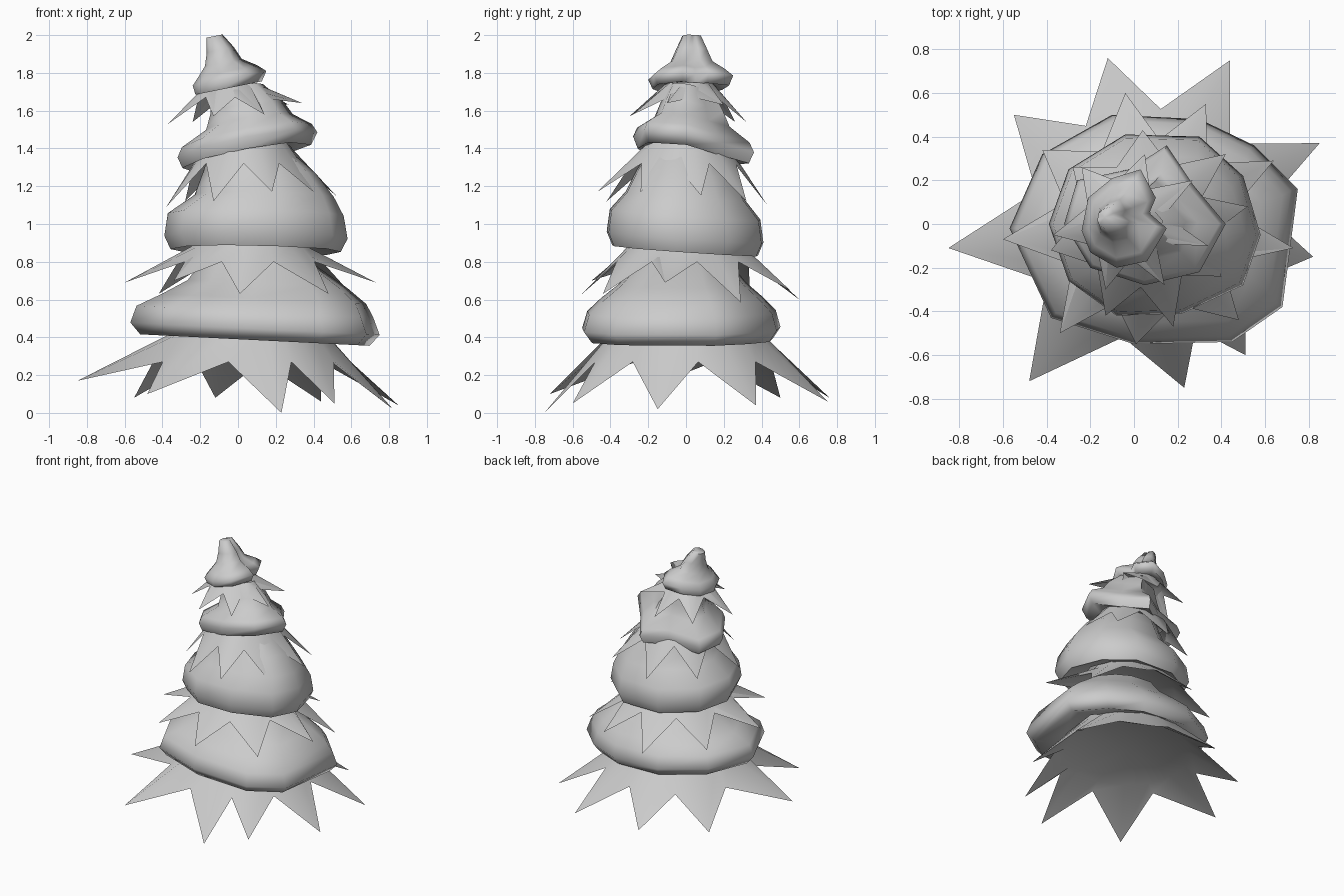
import bpy, math
from mathutils import Vector

if "Cube" in bpy.data.objects:
    bpy.data.objects.remove(bpy.data.objects["Cube"])


def build(name, rings, start_cap, end_cap):
    """Loft closed rings of equal length; caps are fan points or None."""
    verts = [p for r in rings for p in r]
    n = len(rings[0])
    faces = []
    for k in range(len(rings) - 1):
        for i in range(n):
            j = (i + 1) % n
            faces.append((k*n + i, k*n + j, (k+1)*n + j, (k+1)*n + i))
    if start_cap:
        verts.append(start_cap)
        faces += [((i + 1) % n, i, len(verts) - 1) for i in range(n)]
    if end_cap:
        verts.append(end_cap)
        o = (len(rings) - 1) * n
        faces += [(o + i, o + (i + 1) % n, len(verts) - 1) for i in range(n)]
    me = bpy.data.meshes.new(name)
    me.from_pydata([tuple(v) for v in verts], [], faces)
    me.update()
    ob = bpy.data.objects.new(name, me)
    bpy.context.collection.objects.link(ob)
    bpy.ops.object.select_all(action='DESELECT')
    ob.select_set(True)
    bpy.context.view_layer.objects.active = ob
    bpy.ops.object.shade_smooth_by_angle(angle=math.radians(75))
    return ob


def by_angle(pts, axis):
    return sorted(pts, key=lambda p: math.atan2(p[1] - axis[1], p[0] - axis[0]))


def skirt(name, axis, tips, valley, uppers):
    """Needle skirt: zigzag hem, narrowing rings, shallow domed underside."""
    tips = by_angle(tips, axis)
    c = Vector((axis[0], axis[1], 0))
    hem = []
    for i, t in enumerate(tips):
        u = tips[(i + 1) % len(tips)]
        a = (Vector((t[0], t[1], 0)) - c).normalized()
        b = (Vector((u[0], u[1], 0)) - c).normalized()
        v = c + (a + b).normalized() * valley[0]
        hem += [Vector(t), Vector((v.x, v.y, valley[1]))]

    def ring(r, z):
        out = []
        for p in hem:
            d = (Vector((p.x, p.y, 0)) - c).normalized() * r
            out.append(Vector((c.x + d.x, c.y + d.y, z)))
        return out

    under = ring(valley[0] * .85, valley[1] + .04)
    rings = [under, hem] + [ring(r, z) for r, z in uppers]
    build(name, rings, (axis[0], axis[1], valley[1] + .08), None)


def snow(name, axis, outline, base, tilt, profile, peak=False):
    """Lumpy snow cap: outline scaled along profile (scale, height, x shift)."""
    outline = by_angle(outline, axis)
    rings = []
    for s, h, dx in profile:
        ring = []
        for x, y in outline:
            px = axis[0] + dx + s * (x - axis[0])
            py = axis[1] + s * (y - axis[1])
            ring.append((px, py, base + h + tilt[0]*px + tilt[1]*py))
        rings.append(ring)
    s, h, dx = profile[-1]
    cx = axis[0] + dx
    top = (cx, axis[1], base + h + tilt[0]*cx + tilt[1]*axis[1])
    build(name, rings, None, top if peak else None)


# Needle skirts, bottom to top
skirt("needles_bottom", (0.06, 0),
      [(-.85, -.11, .17), (-.55, .5, .08), (-.12, .76, .08), (.44, .75, .06),
       (.85, .37, .04), (.82, -.15, .02), (.51, -.6, .05), (.23, -.75, 0),
       (-.48, -.72, .1)],
      (.53, .27), [(.40, .43), (.33, .52)])
skirt("needles_lower", (0.06, 0),
      [(-.6, -.07, .69), (-.42, .34, .63), (-.04, .6, .6), (.33, .55, .65),
       (.64, .29, .585), (.73, -.11, .69), (.48, -.44, .63), (.01, -.55, .63),
       (-.34, -.5, .7)],
      (.39, .80), [(.31, .88), (.24, .97)])
skirt("needles_middle", (0.05, 0),
      [(.52, .08, 1.15), (.4, -.24, 1.17), (.18, -.47, 1.17), (-.13, -.42, 1.12),
       (-.38, -.12, 1.09), (-.28, .26, 1.12), (.04, .43, 1.1), (.42, .32, 1.12)],
      (.29, 1.32), [(.22, 1.42), (.17, 1.48)])
skirt("needles_top", (-0.04, 0.02),
      [(.34, -.1, 1.64), (.14, -.28, 1.58), (-.13, -.3, 1.57), (-.37, -.05, 1.53),
       (-.24, .26, 1.54), (.05, .32, 1.54), (.27, .2, 1.63)],
      (.18, 1.67), [(.12, 1.75)])

# Snow layers, bottom to top
snow("snow_bottom", (.08, 0),
     [(-.57, -.02), (-.42, .32), (-.1, .5), (.3, .48), (.55, .36), (.75, .16),
      (.68, -.38), (.45, -.54), (0, -.55), (-.38, -.43)],
     .39, (-.05, 0),
     [(.6, .06, 0), (.92, 0, 0), (1, .06, 0), (.95, .15, 0), (.82, .22, .05),
      (.64, .30, .07), (.42, .43, .02)])
snow("snow_lower", (.07, 0),
     [(-.39, 0), (-.3, .25), (-.04, .41), (.3, .4), (.5, .22), (.58, -.05),
      (.5, -.28), (.22, -.41), (-.08, -.42), (-.3, -.26)],
     .87, (-.02, -.07),
     [(.6, .05, 0), (.93, -.01, 0), (1, .06, 0), (.96, .18, 0), (.76, .28, .05),
      (.62, .40, .03), (.42, .53, -.02)])
snow("snow_middle", (0, .02),
     [(-.32, 0), (-.26, .2), (-.02, .25), (.15, .36), (.27, .18), (.42, 0),
      (.3, -.22), (.05, -.28), (-.2, -.2)],
     1.35, (.18, -.16),
     [(.6, .04, 0), (.92, 0, 0), (1, .06, 0), (.93, .11, 0), (.62, .18, .03),
      (.52, .26, .02), (.36, .37, -.02)])
snow("snow_top", (-.09, .03),
     [(-.24, -.03), (-.21, .12), (-.1, .21), (.03, .25), (.1, .12), (.07, .05),
      (.15, -.02), (.06, -.17), (-.08, -.2), (-.2, -.13)],
     1.73, (.2, 0),
     [(.5, .02, 0), (.9, 0, 0), (1, .05, 0), (.8, .09, 0), (.5, .14, -.01),
      (.37, .21, -.02), (.22, .29, -.045)], peak=True)
